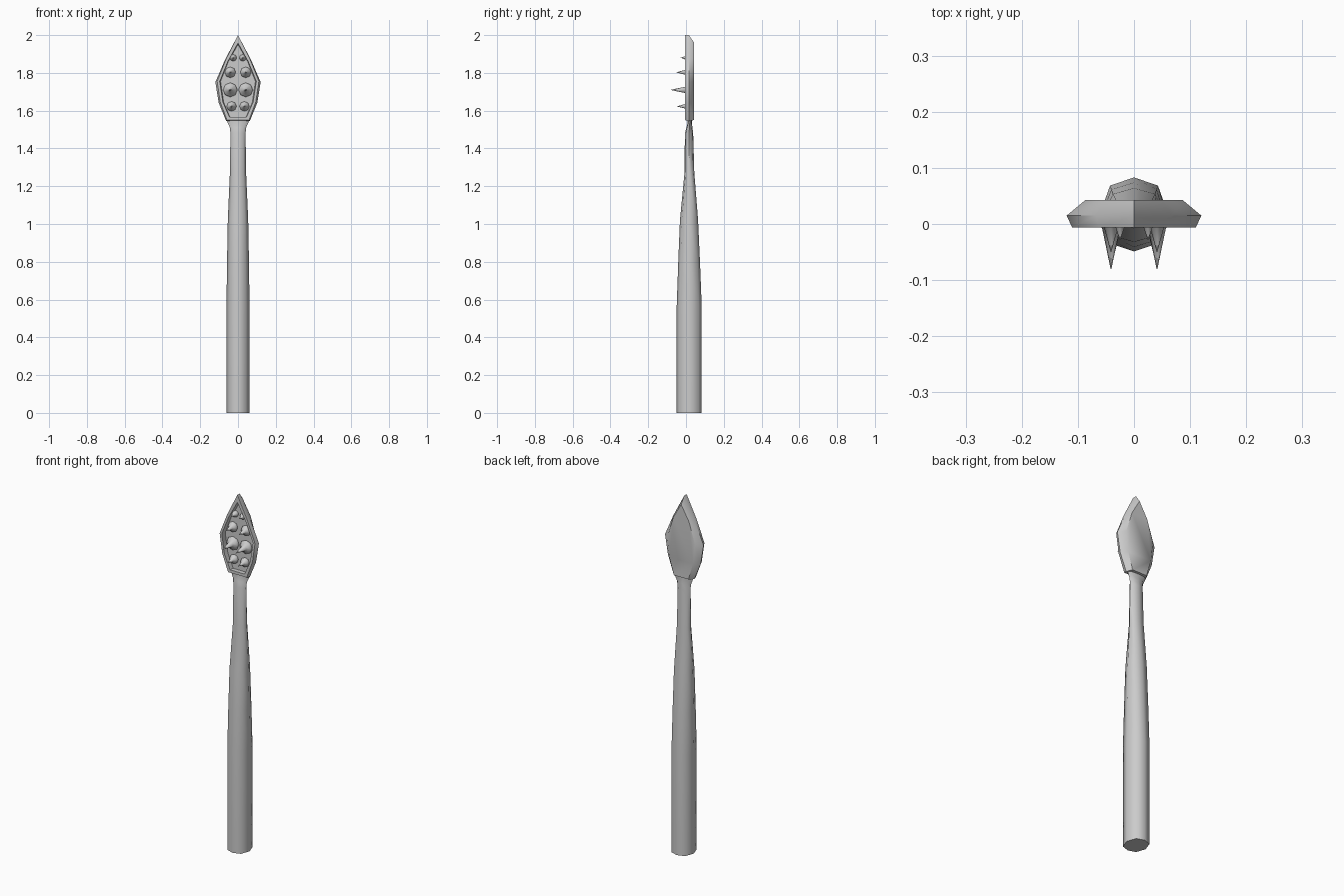
import bpy, bmesh, math

if "Cube" in bpy.data.objects:
    bpy.data.objects.remove(bpy.data.objects["Cube"])

stone = bpy.data.materials.new("plain grey")
stone.diffuse_color = (0.6, 0.6, 0.6, 1)
stone.use_nodes = True
stone.node_tree.nodes["Principled BSDF"].inputs["Base Color"].default_value = stone.diffuse_color


def loft(name, rings, angle):
    """Skin a list of equal-length closed rings and cap both ends."""
    bm = bmesh.new()
    loops = [[bm.verts.new(p) for p in ring] for ring in rings]
    n = len(loops[0])
    for a, b in zip(loops, loops[1:]):
        for i in range(n):
            j = (i + 1) % n
            bm.faces.new((a[i], a[j], b[j], b[i]))
    bm.faces.new(loops[0][::-1])
    bm.faces.new(loops[-1])
    bmesh.ops.recalc_face_normals(bm, faces=bm.faces)
    mesh = bpy.data.meshes.new(name)
    bm.to_mesh(mesh)
    bm.free()
    mesh.materials.append(stone)
    ob = bpy.data.objects.new(name, mesh)
    bpy.context.collection.objects.link(ob)
    bpy.ops.object.select_all(action='DESELECT')
    ob.select_set(True)
    bpy.context.view_layer.objects.active = ob
    bpy.ops.object.shade_smooth_by_angle(angle=math.radians(angle))
    return ob


# Handle: eight-sided sections as (z, half width, front y, back y)
sections = [(0, .061, -.049, .083), (.13, .061, -.049, .083),
            (.57, .061, -.049, .083), (.80, .058, -.041, .074),
            (1.02, .054, -.032, .064), (1.27, .043, -.008, .044),
            (1.48, .040, -.006, .038), (1.51, .043, .002, .034),
            (1.535, .054, .009, .031), (1.56, .063, .009, .031)]
octagon = [(0, 1), (.70, .78), (1, 0), (.70, -.78),
           (0, -1), (-.70, -.78), (-1, 0), (-.70, .78)]
loft("handle", [[(u * w, (f + b) / 2 + v * (b - f) / 2, z) for u, v in octagon]
                for z, w, f, b in sections], 60)

# Leaf-shaped head: back, widest edge, front rim, recess edge, recess floor
outline = [(.063, 1.55), (.102, 1.645), (.120, 1.755), (.068, 1.875)]
inner = [(.045, 1.566), (.080, 1.645), (.097, 1.755), (.054, 1.86)]


def leaf(half, tip, y, sx=1, dz=0):
    right = [(x * sx, y, z + dz) for x, z in half]
    left = [(-x, yy, z) for x, yy, z in reversed(right)]
    return right + [(0, y, tip)] + left


loft("head", [leaf(outline, 1.96, .043, .72),
              leaf(outline, 2.0, .015, 1, -.004),
              leaf(outline, 2.0, -.006, .92),
              leaf(inner, 1.958, -.006),
              leaf(inner, 1.95, .018, .95)], 50)

# Spikes: rounded base drawn out to a point, in mirrored pairs
rows = [(1.88, .025, .018, -.029), (1.803, .041, .029, -.050),
        (1.71, .041, .038, -.080), (1.623, .034, .026, -.048)]
for k, (z, x, r, tip) in enumerate(rows):
    for side, label in ((-1, "left"), (1, "right")):
        profile = [(r * .9, .020), (r, .012), (r * .85, .003),
                   (r * .42, -.007), (r * .02, tip)]
        loft(f"spike_{label}_{k + 1}",
             [[(side * x + pr * math.cos(a * math.pi / 4), y,
                z + pr * math.sin(a * math.pi / 4)) for a in range(8)]
              for pr, y in profile], 60)
